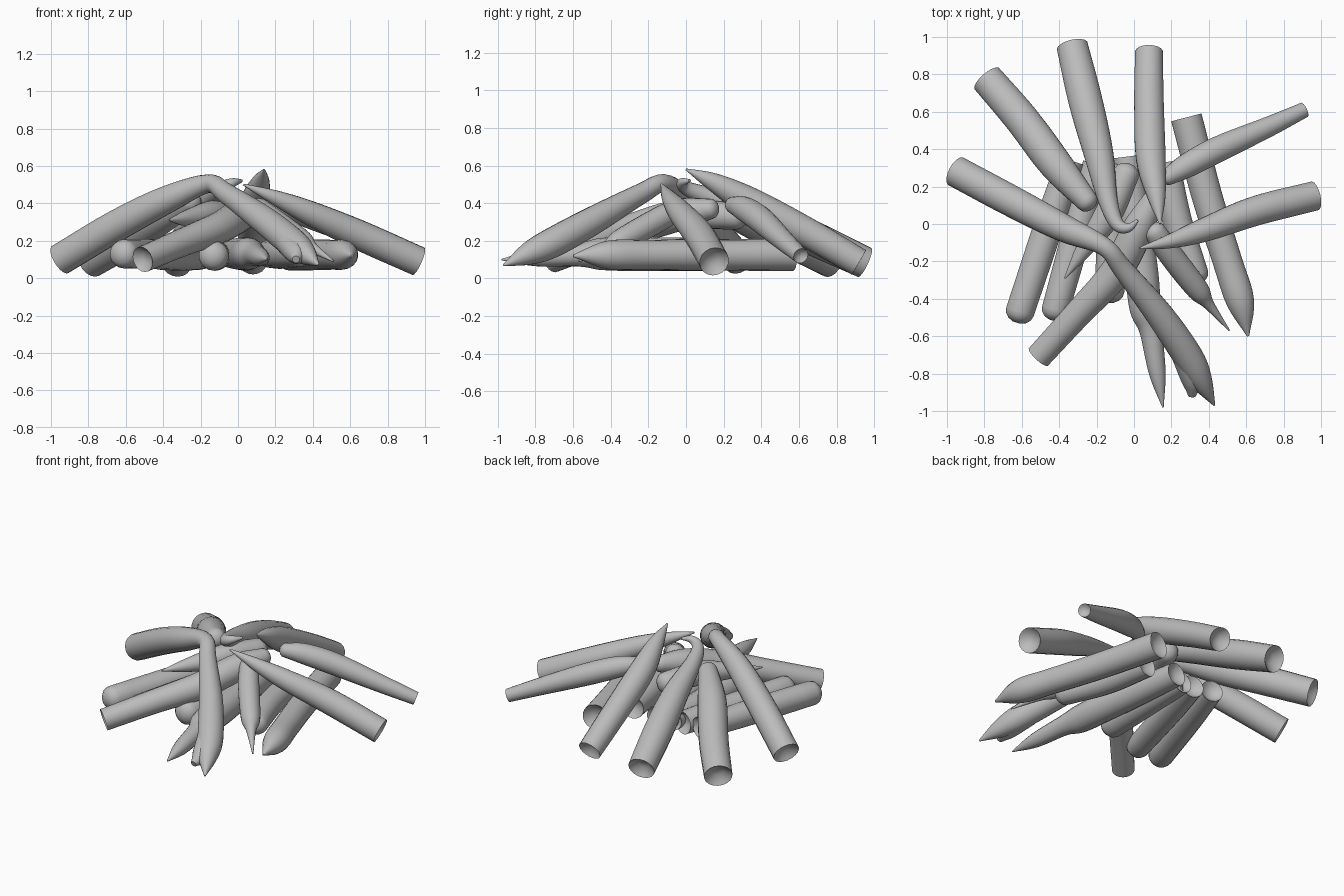
import bpy
import bmesh
import math
from mathutils import Vector

SIDES = 18
STEPS = 5

cube = bpy.data.objects.get("Cube")
if cube:
    bpy.data.objects.remove(cube, do_unlink=True)

wood = bpy.data.materials.new("plain_grey")
wood.use_nodes = True
grey = (0.5, 0.5, 0.5, 1)
wood.diffuse_color = grey
wood.node_tree.nodes["Principled BSDF"].inputs["Base Color"].default_value = grey


def smooth_path(points):
    """Spline through (x, y, z, radius) points."""
    pts = [Vector(p) for p in points]
    pts = [2 * pts[0] - pts[1]] + pts + [2 * pts[-1] - pts[-2]]
    path = []
    for a, b, c, d in zip(pts, pts[1:], pts[2:], pts[3:]):
        for i in range(STEPS):
            t = i / STEPS
            path.append(b + (c - a) * t / 2
                        + (a - b * 5 / 2 + c * 2 - d / 2) * t ** 2
                        + ((b - c) * 3 / 2 + (d - a) / 2) * t ** 3)
    path.append(pts[-2])
    return path


def end_rings(point, outward, style):
    """Extra (centre, radius) rings that close a log end."""
    radius = point.w
    centre = point.xyz
    if style == "cut":      # dished sawn face
        return [(centre - outward * radius * 0.15, radius * 0.85),
                (centre - outward * radius * 0.5, radius * 0.4)]
    if style == "round":
        return [(centre + outward * radius * math.sin(a) * 0.8, radius * math.cos(a))
                for a in (math.radians(deg) for deg in (25, 50, 75))]
    return []


def make_log(name, points, start="cut", end="point"):
    path = smooth_path(points)
    first = (path[0].xyz - path[1].xyz).normalized()
    last = (path[-1].xyz - path[-2].xyz).normalized()
    rings = []
    for centre, radius in reversed(end_rings(path[0], first, start)):
        rings.append((centre, radius, -first))
    for i, p in enumerate(path):
        before, after = path[max(i - 1, 0)], path[min(i + 1, len(path) - 1)]
        rings.append((p.xyz, max(p.w, 0.003), (after.xyz - before.xyz).normalized()))
    for centre, radius in end_rings(path[-1], last, end):
        rings.append((centre, radius, last))

    bm = bmesh.new()
    side = Vector((0, 0, 1))
    loops = []
    for centre, radius, axis in rings:
        side = (side - axis * side.dot(axis)).normalized()
        other = axis.cross(side)
        loops.append([bm.verts.new(centre + radius * (side * math.cos(a) + other * math.sin(a)))
                      for a in (math.tau * k / SIDES for k in range(SIDES))])
    for low, high in zip(loops, loops[1:]):
        for k in range(SIDES):
            n = (k + 1) % SIDES
            bm.faces.new((low[k], low[n], high[n], high[k]))
    bm.faces.new(reversed(loops[0]))
    bm.faces.new(loops[-1])
    mesh = bpy.data.meshes.new(name)
    bm.to_mesh(mesh)
    bm.free()
    mesh.materials.append(wood)
    log = bpy.data.objects.new(name, mesh)
    bpy.context.collection.objects.link(log)
    bpy.ops.object.select_all(action="DESELECT")
    log.select_set(True)
    bpy.context.view_layer.objects.active = log
    bpy.ops.object.shade_smooth_by_angle(angle=math.radians(50))


# Long bent log draped over the top of the pile, with a split tip
make_log("bent_top_log", [
    (-.95, .28, .1, .085), (-.65, .12, .28, .085), (-.38, -.02, .42, .075),
    (-.16, -.12, .505, .05), (-.06, -.24, .45, .055), (.14, -.49, .31, .075),
    (.29, -.71, .19, .08), (.36, -.84, .13, .06), (.43, -.97, .07, .005)])
make_log("split_tip", [
    (.27, -.7, .19, .07), (.31, -.84, .13, .055), (.31, -.92, .1, .02)], "round")

# Logs leaning inward against each other
make_log("leaning_log_back_right", [
    (-.785, .775, .09, .088), (-.6, .56, .2, .092), (-.42, .32, .32, .09),
    (-.25, .12, .41, .06)], end="round")
make_log("leaning_log_back", [
    (-.33, .95, .085, .085), (-.26, .66, .22, .092), (-.19, .38, .34, .08),
    (-.14, .13, .43, .053), (-.09, .0, .48, .037), (-.03, -.02, .51, .025),
    (.02, .02, .52, .008)])
make_log("leaning_log_back_left", [
    (.08, .92, .085, .075), (.08, .65, .24, .08), (.09, .35, .4, .08),
    (.12, .15, .51, .05), (.14, .0, .58, .005)])
make_log("leaning_log_left_thin", [
    (.91, .61, .12, .042), (.72, .52, .2, .055), (.45, .4, .31, .07),
    (.28, .31, .37, .065), (.18, .25, .39, .045)], end="round")
make_log("leaning_log_left", [
    (.965, .15, .09, .08), (.65, .07, .23, .08), (.38, -.03, .35, .065),
    (.2, -.09, .43, .04), (.03, -.13, .5, .005)])
make_log("leaning_log_front_right", [
    (-.51, -.71, .1, .07), (-.3, -.48, .19, .075), (-.1, -.26, .27, .085),
    (.02, -.03, .34, .085), (.1, .13, .37, .055)], end="round")
make_log("leaning_log_front_left", [
    (.11, -.04, .37, .06), (.2, -.17, .3, .066), (.34, -.35, .2, .06),
    (.4, -.43, .16, .03), (.51, -.57, .09, .004)], "round")
make_log("leaning_splinter", [
    (-.04, .27, .33, .07), (-.14, .05, .34, .075), (-.27, -.14, .32, .045),
    (-.37, -.29, .31, .004)], "round")

# Logs lying flat underneath
make_log("ground_log_right", [
    (-.34, .34, .13, .072), (-.46, -.02, .13, .08), (-.61, -.47, .13, .078)],
    "cut", "round")
make_log("ground_log_inner_right", [
    (-.2, .32, .12, .075), (-.3, -.03, .12, .08), (-.42, -.46, .12, .075)],
    "cut", "round")
make_log("ground_log_middle", [
    (-.12, .32, .12, .07), (-.12, -.02, .12, .08), (-.13, -.36, .12, .08)],
    "cut", "round")
make_log("ground_log_front", [
    (-.04, .36, .13, .075), (0, .05, .13, .085), (.04, -.25, .13, .09),
    (.06, -.45, .13, .085), (.09, -.57, .125, .062), (.125, -.8, .11, .045),
    (.155, -.98, .1, .004)])
make_log("ground_log_inner_left", [
    (.17, .33, .13, .075), (.23, .02, .13, .08), (.33, -.27, .13, .07)],
    "cut", "round")
make_log("ground_log_left", [
    (.28, .57, .125, .085), (.39, .15, .125, .083), (.5, -.2, .125, .08),
    (.57, -.42, .125, .075), (.61, -.6, .12, .006)])
